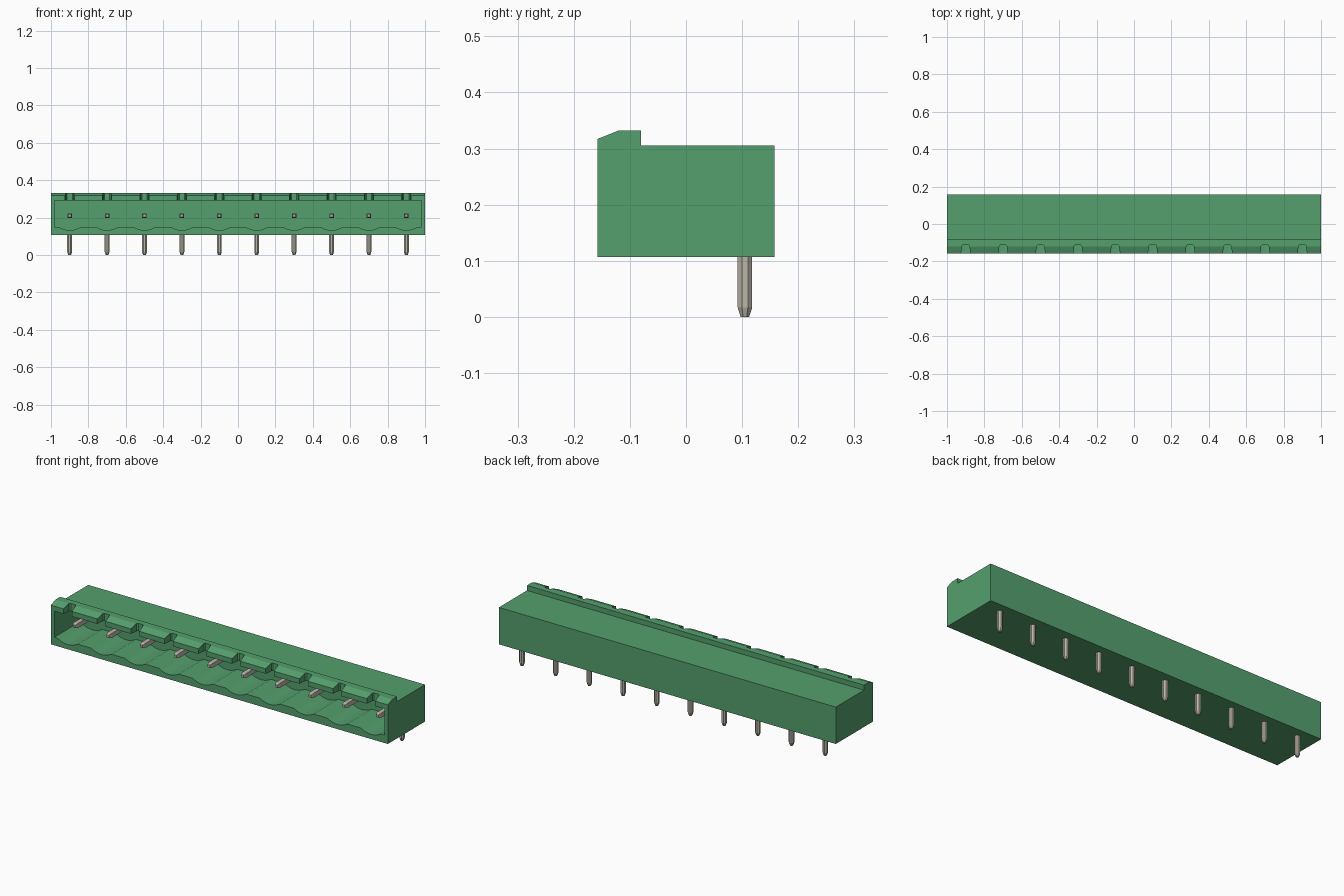
import bpy, bmesh, math
from mathutils import Vector

cube = bpy.data.objects.get("Cube")
if cube:
    bpy.data.objects.remove(cube, do_unlink=True)

PIN_X = [-0.9 + 0.2 * i for i in range(10)]


def material(name, rgb):
    m = bpy.data.materials.new(name)
    m.use_nodes = True
    m.diffuse_color = (*rgb, 1)
    m.node_tree.nodes["Principled BSDF"].inputs["Base Color"].default_value = (*rgb, 1)
    return m


GREEN = material("green plastic", (0.09, 0.35, 0.155))
METAL = material("tin metal", (0.50, 0.47, 0.40))


def loft(bm, rings):
    """Skin a closed solid through rings of equal point count."""
    loops = [[bm.verts.new(p) for p in ring] for ring in rings]
    n = len(loops[0])
    for a, b in zip(loops, loops[1:]):
        for i in range(n):
            j = (i + 1) % n
            bm.faces.new((a[i], a[j], b[j], b[i]))
    bm.faces.new(loops[0][::-1])
    bm.faces.new(loops[-1])


def finish(bm, name, mat):
    bmesh.ops.recalc_face_normals(bm, faces=bm.faces)
    me = bpy.data.meshes.new(name)
    bm.to_mesh(me)
    bm.free()
    me.materials.append(mat)
    ob = bpy.data.objects.new(name, me)
    bpy.context.collection.objects.link(ob)
    return ob


# Housing: side profile with the raised front lip, extruded along x
profile = [(-0.158, 0.107), (0.158, 0.107), (0.158, 0.305), (-0.08, 0.305),
           (-0.08, 0.332), (-0.12, 0.332), (-0.158, 0.317)]
bm = bmesh.new()
loft(bm, [[(x, y, z) for y, z in profile] for x in (-1, 1)])
housing = finish(bm, "housing", GREEN)

# Socket cutter: rectangular opening whose floor dips under every pin
section = [(0.98, 0.29), (-0.98, 0.29), (-0.98, 0.15)]
for px in PIN_X:
    for k in range(9):
        t = k / 4 - 1
        section.append((px + 0.06 * t, 0.15 - 0.018 * (1 - t * t)))
section.append((0.98, 0.15))
bm = bmesh.new()
loft(bm, [[(x, y, z) for x, z in section] for y in (-0.2, 0.05)])
socket_cutter = finish(bm, "socket_cutter", GREEN)

# Notch cutter: tapered keyway through the lip above every pin
bm = bmesh.new()
for px in PIN_X:
    plan = [(-0.027, -0.2), (0.027, -0.2), (0.025, -0.158), (0.02, -0.117),
            (0.014, -0.111), (-0.014, -0.111), (-0.02, -0.117), (-0.025, -0.158)]
    loft(bm, [[(px + x, y, z) for x, y in plan] for z in (0.27, 0.4)])
notch_cutter = finish(bm, "notch_cutter", GREEN)

for cutter in (socket_cutter, notch_cutter):
    cutter.hide_render = True
    mod = housing.modifiers.new("cut", "BOOLEAN")
    mod.operation = "DIFFERENCE"
    mod.solver = "EXACT"
    mod.object = cutter
    bpy.context.view_layer.objects.active = housing
    bpy.ops.object.modifier_apply(modifier=mod.name)
    bpy.data.objects.remove(cutter, do_unlink=True)


def ring(n, width):
    """Regular polygon with flat sides lying on the axes."""
    r = width / 2 / math.cos(math.pi / n)
    return [(r * math.cos(math.tau * (i + 0.5) / n),
             r * math.sin(math.tau * (i + 0.5) / n)) for i in range(n)]


# Pins: octagonal solder leg and square contact, both with tapered tips
for i, px in enumerate(PIN_X):
    bm = bmesh.new()
    loft(bm, [[(px + u, 0.105 + v, z) for u, v in ring(8, w)]
              for z, w in ((0, 0.015), (0.017, 0.026), (0.2, 0.026))])
    loft(bm, [[(px + u, y, 0.21 + v) for u, v in ring(4, w)]
              for y, w in ((-0.105, 0.014), (-0.09, 0.024), (0.118, 0.024))])
    finish(bm, f"pin_{i + 1}", METAL)
